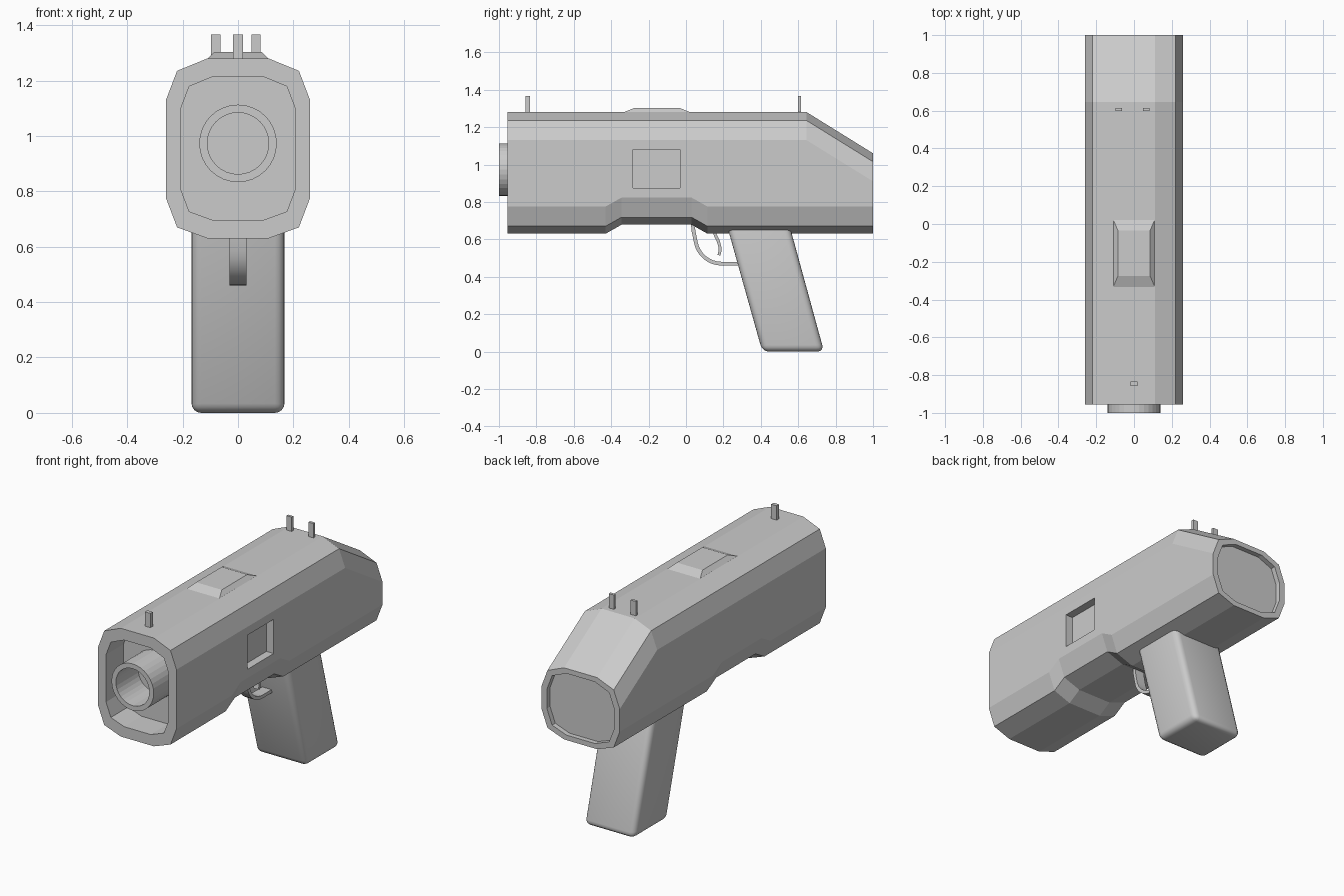
import bpy, bmesh, math
from mathutils import Vector

if "Cube" in bpy.data.objects:
    bpy.data.objects.remove(bpy.data.objects["Cube"])


def finish(name, bm, smooth=False):
    bmesh.ops.recalc_face_normals(bm, faces=bm.faces)
    me = bpy.data.meshes.new(name)
    bm.to_mesh(me)
    bm.free()
    ob = bpy.data.objects.new(name, me)
    bpy.context.collection.objects.link(ob)
    if smooth:
        bpy.ops.object.select_all(action='DESELECT')
        ob.select_set(True)
        bpy.context.view_layer.objects.active = ob
        bpy.ops.object.shade_smooth_by_angle(angle=math.radians(40))
    return ob


def loft(rings, closed=False):
    """Join rings of points with quads; cap the ends unless closed."""
    bm = bmesh.new()
    loops = [[bm.verts.new(p) for p in ring] for ring in rings]
    pairs = list(zip(loops, loops[1:]))
    if closed:
        pairs.append((loops[-1], loops[0]))
    for a, b in pairs:
        n = len(a)
        for i in range(n):
            j = (i + 1) % n
            bm.faces.new((a[i], a[j], b[j], b[i]))
    if not closed:
        bm.faces.new(loops[0])
        bm.faces.new(loops[-1])
    return bm


def rect(x, y0, y1, z):
    return [(-x, y0, z), (x, y0, z), (x, y1, z), (-x, y1, z)]


def box(name, x0, x1, y0, y1, z0, z1):
    return finish(name, loft([[(x0, y0, z), (x1, y0, z), (x1, y1, z), (x0, y1, z)]
                              for z in (z0, z1)]))


def strip(name, path, width, thick):
    """Flat band following a path in the y-z plane."""
    pts = [Vector(p) for p in path]
    rings = []
    for i, p in enumerate(pts):
        t = (pts[min(i + 1, len(pts) - 1)] - pts[max(i - 1, 0)]).normalized()
        n = Vector((-t.y, t.x)) * thick / 2
        a, b = p + n, p - n
        rings.append([(-width / 2, *a), (width / 2, *a), (width / 2, *b), (-width / 2, *b)])
    return finish(name, loft(rings), smooth=True)


# Body: twelve-sided section lofted along y, with recessed ends
UPPER = [(0.26, 1.13), (0.22, 1.235), (0.11, 1.28)]
LOWER = [(0.11, 0.63), (0.22, 0.67), (0.26, 0.775)]


def section(y, drop=0.0, lift=0.0, scale=1.0):
    half = [(x, z + lift) for x, z in LOWER] + [(x, z - drop) for x, z in UPPER]
    pts = half + [(-x, z) for x, z in reversed(half)]
    mid = (1.28 - drop + 0.63 + lift) / 2
    return [(x * scale, y, mid + (z - mid) * scale) for x, z in pts]


body = finish("body", loft([
    section(-0.79, scale=0.8), section(-0.955, scale=0.8),
    section(-0.955), section(-0.43),
    section(-0.345, lift=0.048), section(0.03, lift=0.048),
    section(0.115), section(0.645),
    section(1.0, drop=0.22),
    section(1.0, drop=0.22, scale=0.86), section(0.97, drop=0.22, scale=0.86)]))

# Side port, right side only
cutter = box("port_cutter", 0.212, 0.35, -0.283, -0.033, 0.875, 1.08)
cutter.hide_render = True
cutter.hide_viewport = True
cut = body.modifiers.new("port", 'BOOLEAN')
cut.operation = 'DIFFERENCE'
cut.solver = 'EXACT'
cut.object = cutter

# Barrel tube
def circle(r, y, n=32):
    return [(r * math.cos(2 * math.pi * i / n), y, 0.973 + r * math.sin(2 * math.pi * i / n))
            for i in range(n)]


finish("barrel", loft([circle(0.14, -0.78), circle(0.14, -1.0),
                       circle(0.111, -1.0), circle(0.111, -0.78)], closed=True))

# Raised pad on top
finish("top_pad", loft([rect(0.115, -0.345, 0.035, 1.275), rect(0.085, -0.275, -0.035, 1.303)]))

# Sights
box("front_sight", -0.018, 0.018, -0.857, -0.834, 1.27, 1.366)
for side, x in (("left", -0.08), ("right", 0.065)):
    box("rear_sight_" + side, x - 0.017, x + 0.017, 0.599, 0.615, 1.26, 1.366)

# Leaning grip with rounded edges
bm = loft([rect(0.168, 0.408, 0.738, 0.0), rect(0.168, 0.195, 0.53, 0.76)])
bmesh.ops.bevel(bm, geom=bm.edges[:], offset=0.035, segments=4, profile=0.5, affect='EDGES')
finish("grip", bm, smooth=True)

# Trigger guard and trigger
arc = [(0.19 - 0.14 * math.cos(a), 0.61 - 0.14 * math.sin(a))
       for a in (math.radians(d) for d in range(10, 91, 10))]
strip("trigger_guard", [(0.035, 0.70), (0.04, 0.645)] + arc + [(0.32, 0.47)], 0.062, 0.02)
strip("trigger", [(0.145, 0.66), (0.158, 0.62), (0.173, 0.59), (0.181, 0.56), (0.181, 0.535),
                  (0.176, 0.515)], 0.035, 0.016)
